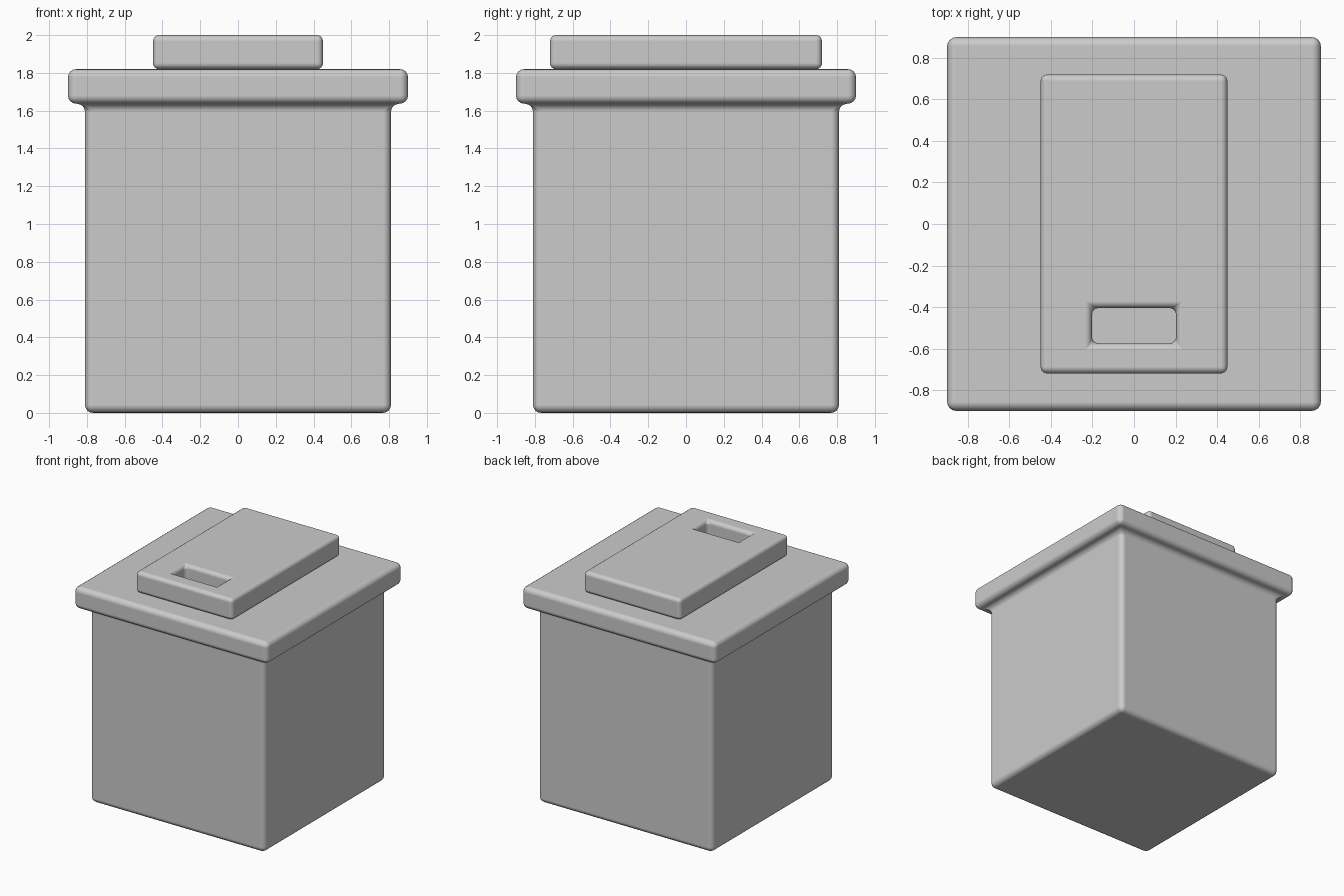
import bpy, bmesh

if "Cube" in bpy.data.objects:
    bpy.data.objects.remove(bpy.data.objects["Cube"])


def finish(bm, name, width):
    bmesh.ops.recalc_face_normals(bm, faces=bm.faces)
    mesh = bpy.data.meshes.new(name)
    bm.to_mesh(mesh)
    bm.free()
    obj = bpy.data.objects.new(name, mesh)
    bpy.context.collection.objects.link(obj)
    for p in mesh.polygons:
        p.use_smooth = True
    bev = obj.modifiers.new("rounded_edges", "BEVEL")
    bev.width = width
    bev.segments = 4
    bev.limit_method = "ANGLE"
    bev.harden_normals = True
    return obj


# Bin body with overhanging rim: square rings (half width, height)
bm = bmesh.new()
rings = []
for h, z in [(0.81, 0), (0.81, 1.637), (0.9, 1.637), (0.9, 1.82)]:
    rings.append([bm.verts.new((sx * h, sy * h, z))
                  for sx, sy in ((-1, -1), (1, -1), (1, 1), (-1, 1))])
for a, b in zip(rings, rings[1:]):
    for i in range(4):
        j = (i + 1) % 4
        bm.faces.new((a[i], a[j], b[j], b[i]))
bm.faces.new(rings[0][::-1])
bm.faces.new(rings[-1])
finish(bm, "bin_body", 0.043)

# Lid: 3 x 3 slab with the grip hole left open in one cell
bm = bmesh.new()
xs = (-0.45, -0.203, 0.203, 0.45)
ys = (-0.72, -0.575, -0.405, 0.72)
grid = [[bm.verts.new((x, y, 1.82)) for y in ys] for x in xs]
faces = []
for i in range(3):
    for j in range(3):
        if (i, j) != (1, 1):
            faces.append(bm.faces.new((grid[i][j], grid[i + 1][j],
                                       grid[i + 1][j + 1], grid[i][j + 1])))
top = bmesh.ops.extrude_face_region(bm, geom=faces, use_keep_orig=True)
bmesh.ops.translate(bm, vec=(0, 0, 0.18),
                    verts=[v for v in top["geom"] if isinstance(v, bmesh.types.BMVert)])
finish(bm, "lid", 0.032)
